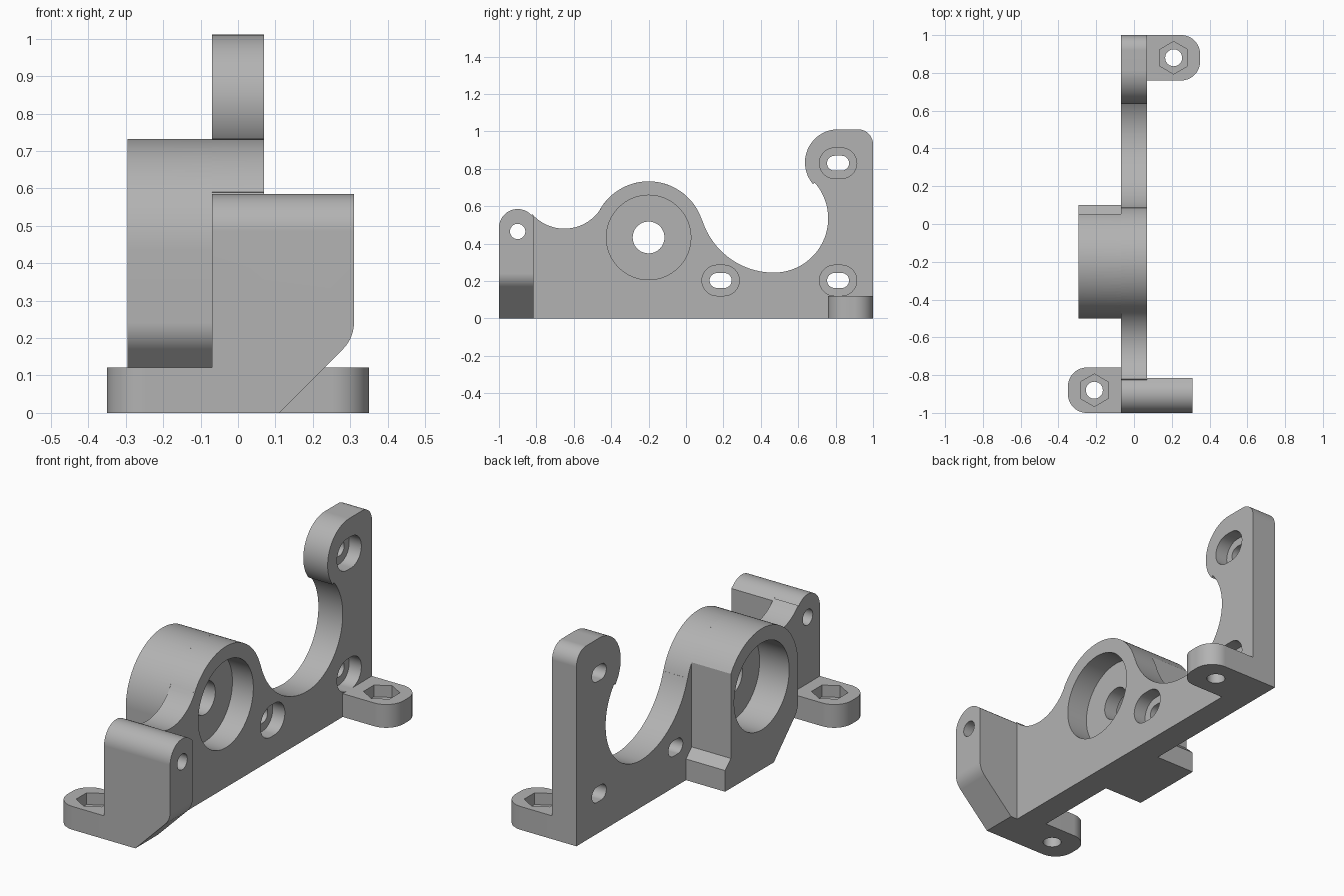
import bpy, bmesh, math
from math import pi, cos, sin, atan2, radians

if "Cube" in bpy.data.objects:
    bpy.data.objects.remove(bpy.data.objects["Cube"])

grey = bpy.data.materials.new("plain grey")
grey.diffuse_color = (0.45, 0.45, 0.45, 1)
grey.use_nodes = True
grey.node_tree.nodes["Principled BSDF"].inputs["Base Color"].default_value = grey.diffuse_color
T = 0.07                                   # half thickness of the web plate


def arc(c, r, a0, a1, n=16):
    """Points on a circle from a0 to a1 degrees."""
    return [(c[0] + r * cos(radians(a0 + (a1 - a0) * i / n)),
             c[1] + r * sin(radians(a0 + (a1 - a0) * i / n))) for i in range(n + 1)]


def heading(a, b):
    return math.degrees(atan2(b[1] - a[1], b[0] - a[0]))


def prism(name, pts, lo, hi, axis):
    """Extrude a profile: axis X takes (y, z), Y takes (x, z), Z takes (x, y)."""
    place = {"X": lambda p, t: (t, p[0], p[1]),
             "Y": lambda p, t: (p[0], t, p[1]),
             "Z": lambda p, t: (p[0], p[1], t)}[axis]
    bm = bmesh.new()
    a = [bm.verts.new(place(p, lo)) for p in pts]
    b = [bm.verts.new(place(p, hi)) for p in pts]
    bm.faces.new(a)
    bm.faces.new(b)
    for i in range(len(pts)):
        j = (i + 1) % len(pts)
        bm.faces.new((a[i], a[j], b[j], b[i]))
    bmesh.ops.recalc_face_normals(bm, faces=bm.faces)
    me = bpy.data.meshes.new(name)
    bm.to_mesh(me)
    bm.free()
    ob = bpy.data.objects.new(name, me)
    bpy.context.collection.objects.link(ob)
    me.materials.append(grey)
    return ob


def combine(target, other, op):
    """Apply a boolean and remove the second object."""
    m = target.modifiers.new("bool", "BOOLEAN")
    m.object, m.operation, m.solver = other, op, "MANIFOLD"
    bpy.context.view_layer.objects.active = target
    bpy.ops.object.modifier_apply(modifier=m.name)
    bpy.data.objects.remove(other, do_unlink=True)


def circle(c, r, n=48):
    return arc(c, r, 0, 360, n)[:-1]


def slot(c, half_w, half_h):
    d = half_w - half_h
    return arc((c[0] + d, c[1]), half_h, -90, 90) + arc((c[0] - d, c[1]), half_h, 90, 270)


# Web plate: outline made of tangent arcs
nose, dip, boss, head = (-0.9, 0.485), (-0.65, 0.71), (-0.2, 0.433), (0.813, 0.834)
bay_l, bay_r = (0.47, 0.647), (0.47, 0.535)
tip = arc(nose, 0.1, 180, heading(nose, dip), 20)
outline = ([(-1, 0)] + tip
           + arc(dip, 0.23, heading(dip, nose) + 360, heading(dip, boss) + 360, 20)
           + arc(boss, 0.3, heading(boss, dip), heading(boss, bay_l), 36)
           + arc(bay_l, 0.402, heading(bay_l, boss) + 360, 270, 24)
           + arc(bay_r, 0.29, -90, heading(bay_r, head), 36)[1:]
           + arc(head, 0.177, heading(head, bay_r) + 360, 90, 30)
           + arc((0.92, 0.931), 0.08, 90, 0, 12) + [(1, 0)])
bracket = prism("bracket", outline, -T, T, "X")

# Bearing boss: round top, chamfered front foot, flat back with a small ledge
back = 0.053
a_end = math.degrees(math.acos((back - boss[0]) / 0.3))
fr = 0.1
k = fr * math.tan(radians(22.5))           # fillet setback on a 45 degree corner
boss_pts = ([(-0.3, 0)] + arc((-0.5 + fr, 0.2 + k), fr, 225, 180, 10)
            + arc(boss, 0.3, 180, a_end, 40)
            + [(back, 0.155), (0.1, 0.11), (0.1, 0)])
combine(bracket, prism("bearing_boss", boss_pts, -0.295, -T, "X"), "UNION")

# End block: continues the plate nose sideways, chamfered underneath
block_top = [p for p in tip if p[0] < -0.83] + [(-0.815, 0.545)]
block = prism("end_block", [(-1, 0)] + block_top + [(-0.815, 0)], T, 0.31, "X")
keep = [(0, -0.1), (0.01, -0.1)] + arc((0.31 - fr, 0.2 + k), fr, -45, 0, 10) + [(0.31, 0.8), (0, 0.8)]
combine(block, prism("chamfer", keep, -1.1, -0.7, "Y"), "INTERSECT")
combine(bracket, block, "UNION")

# Mounting feet at opposite corners, each with a hex nut pocket
for s in (-1, 1):
    pts = [(T, 0.76)] + arc((0.25, 0.86), 0.1, -90, 0) + arc((0.25, 0.9), 0.1, 0, 90) + [(T, 1)]
    pts = [(s * x, s * y) for x, y in pts]
    combine(bracket, prism("foot", pts, 0, 0.121, "Z"), "UNION")
    c = (s * 0.21, s * 0.88)
    combine(bracket, prism("foot_hole", circle(c, 0.045, 32), -0.1, 0.2, "Z"), "DIFFERENCE")
    combine(bracket, prism("nut_pocket", arc(c, 0.086, 30, 390, 6)[:-1], 0.06, 0.2, "Z"), "DIFFERENCE")

# Bearing bore: a counterbore on each side and a shaft hole
for r, lo, hi in ((0.226, -0.05, 0.5), (0.226, -0.5, -0.125), (0.085, -0.5, 0.5)):
    combine(bracket, prism("bore", circle(boss, r, 64), lo, hi, "X"), "DIFFERENCE")

# Recessed adjustment slots and the nose hole
for c in ((0.185, 0.203), (0.813, 0.203), (0.813, 0.83)):
    combine(bracket, prism("slot_recess", slot(c, 0.1, 0.082), 0.0, 0.2, "X"), "DIFFERENCE")
    combine(bracket, prism("slot_hole", slot(c, 0.059, 0.04), -0.09, 0.2, "X"), "DIFFERENCE")
combine(bracket, prism("nose_hole", circle((-0.9, 0.465), 0.041, 32), -0.2, 0.5, "X"), "DIFFERENCE")

# Smooth the curved walls, keep the edges sharp
bracket.select_set(True)
bpy.context.view_layer.objects.active = bracket
bpy.ops.object.shade_smooth_by_angle(angle=radians(30))
wn = bracket.modifiers.new("weighted normals", "WEIGHTED_NORMAL")
wn.keep_sharp = True
